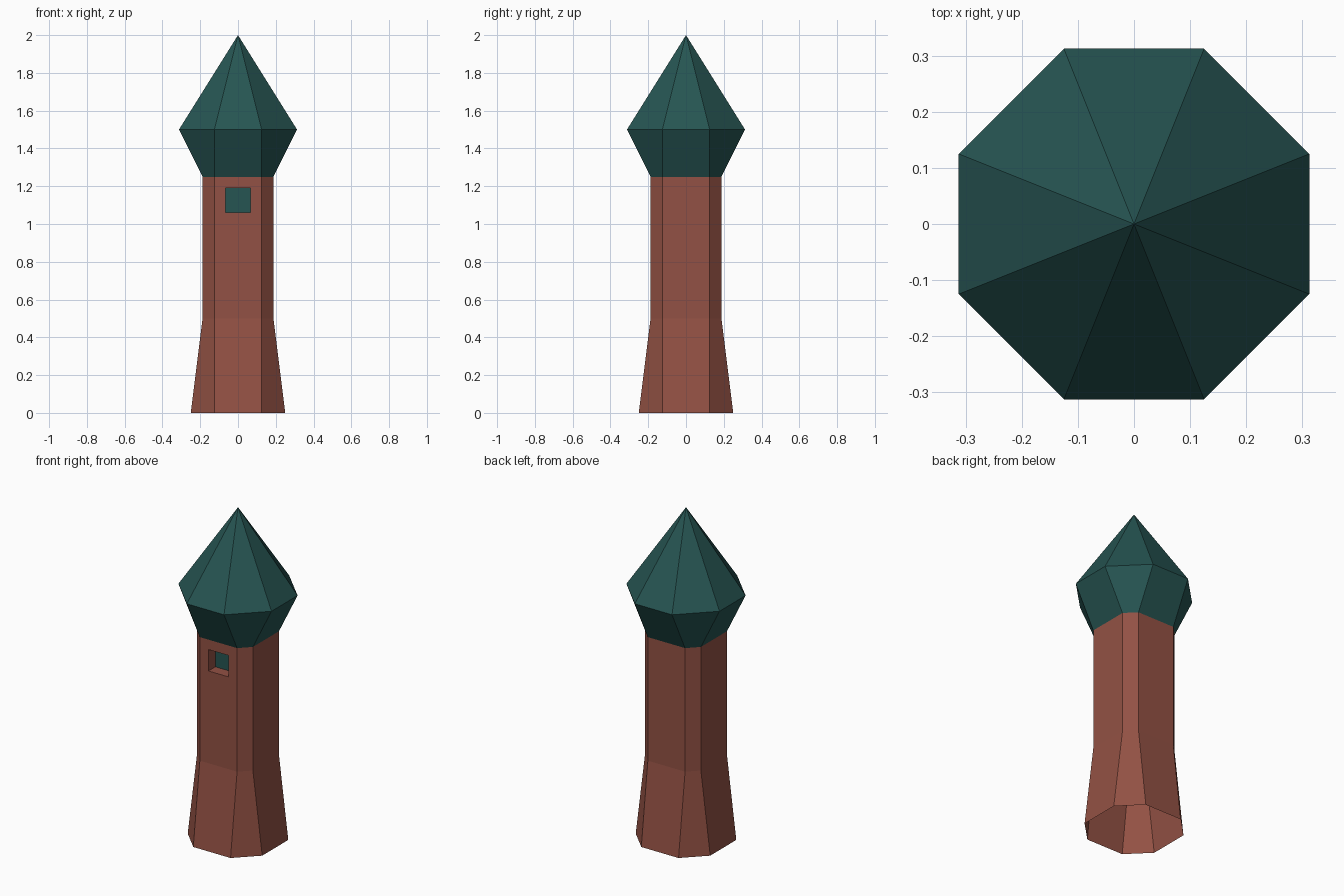
import bpy, bmesh

if "Cube" in bpy.data.objects:
    bpy.data.objects.remove(bpy.data.objects["Cube"])


def material(name, color):
    m = bpy.data.materials.new(name)
    m.diffuse_color = (*color, 1)
    m.use_nodes = True
    m.node_tree.nodes["Principled BSDF"].inputs["Base Color"].default_value = m.diffuse_color
    return m


brick = material("red_brown_brick", (0.29, 0.083, 0.058))
green = material("dark_green", (0.0195, 0.090, 0.085))
C = 0.125  # half length of the four main sides, constant at every height


def octagon(bm, w, z):
    """Counter-clockwise ring; edge 0 is the front side."""
    pts = [(-C, -w), (C, -w), (w, -C), (w, C), (C, w), (-C, w), (-w, C), (-w, -C)]
    return [bm.verts.new((x, y, z)) for x, y in pts]


def bridge(bm, a, b, skip=()):
    n = len(a)
    return [bm.faces.new((a[i], a[(i + 1) % n], b[(i + 1) % n], b[i]))
            for i in range(n) if i not in skip]


def finish(bm, name, mats):
    me = bpy.data.meshes.new(name)
    bm.to_mesh(me)
    bm.free()
    for m in mats:
        me.materials.append(m)
    ob = bpy.data.objects.new(name, me)
    bpy.context.collection.objects.link(ob)
    return ob


# Tower shaft: flared foot and straight upper part, open underneath
bm = bmesh.new()
foot = octagon(bm, 0.25, 0)
waist = octagon(bm, 0.1875, 0.5)
top = octagon(bm, 0.1875, 1.25)
bridge(bm, foot, waist)
bridge(bm, waist, top, skip=(0,))

# Recessed window in the front side, with a green pane at the back
panel = [waist[0], waist[1], top[1], top[0]]


def window_ring(y):
    h = 0.067
    return [bm.verts.new((x, y, z)) for x, z in
            ((-h, 1.06), (h, 1.06), (h, 1.19), (-h, 1.19))]


opening = window_ring(-0.1875)
back = window_ring(-0.1875 + 0.066)
bridge(bm, panel, opening)
bridge(bm, opening, back)
bm.faces.new(back).material_index = 1
finish(bm, "tower_shaft", [brick, green])

# Roof: flared eaves and a pointed spire
bm = bmesh.new()
neck = octagon(bm, 0.1875, 1.25)
eaves = octagon(bm, 0.3125, 1.5)
tip = bm.verts.new((0, 0, 2))
bridge(bm, neck, eaves)
for i in range(8):
    bm.faces.new((eaves[i], eaves[(i + 1) % 8], tip))
finish(bm, "roof", [green])
